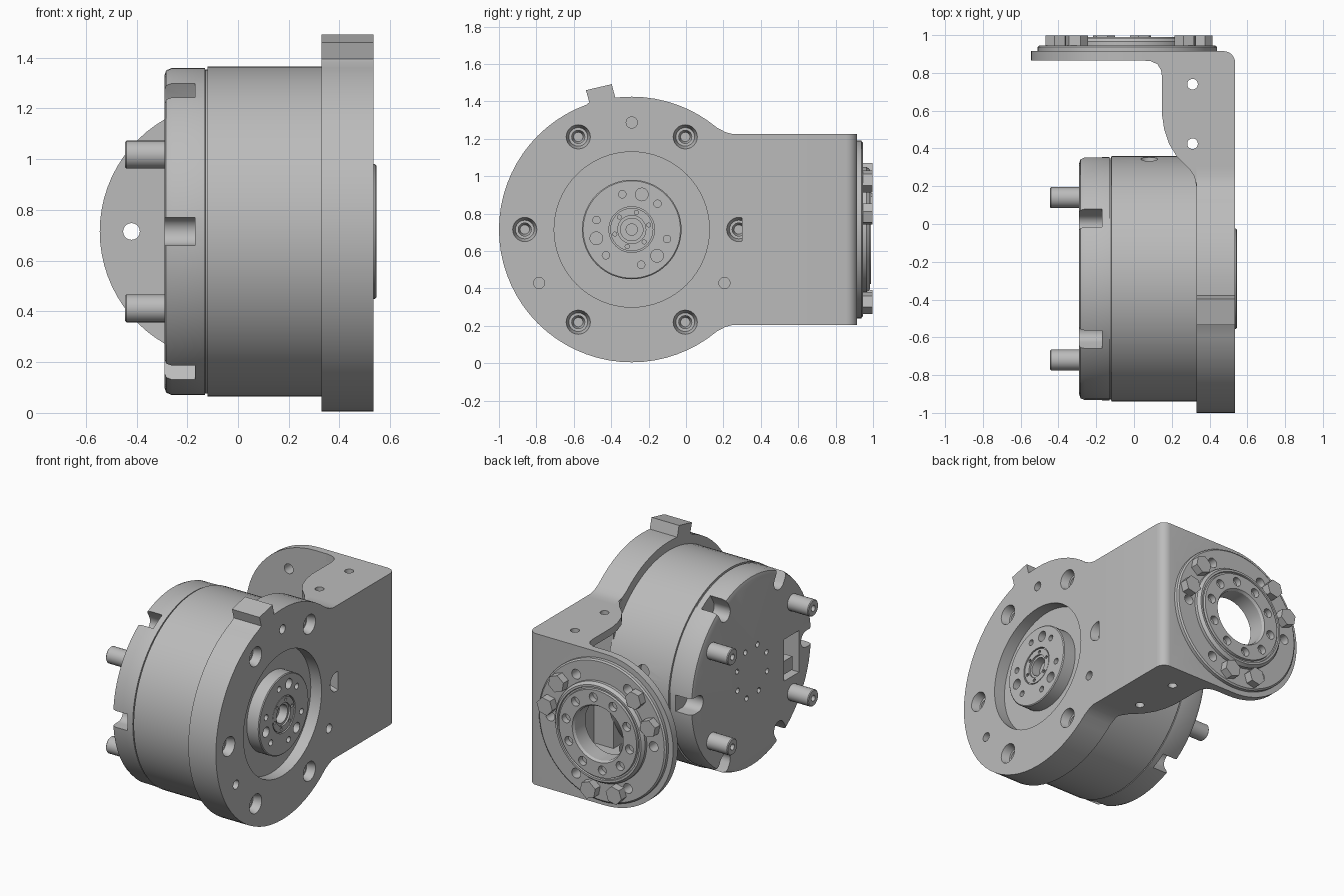
import bpy, bmesh
from math import sin, cos, radians, pi

if "Cube" in bpy.data.objects:
    bpy.data.objects.remove(bpy.data.objects["Cube"])

metal = bpy.data.materials.new("grey metal")
metal.use_nodes = True
GREY = (0.5, 0.5, 0.5, 1)
metal.diffuse_color = GREY
metal.node_tree.nodes["Principled BSDF"].inputs["Base Color"].default_value = GREY

MOTOR = (-0.29, 0.715)   # motor axis in (y, z)
OUTPUT = (-0.035, 0.715)  # output axis in (x, z)
parts = []


def place(axis, u, v, h):
    return {"x": (h, u, v), "y": (u, h, v), "z": (u, v, h)}[axis]


def polar(centre, r, deg):
    return centre[0] + r * cos(radians(deg)), centre[1] + r * sin(radians(deg))


def finish(name, bm):
    bmesh.ops.remove_doubles(bm, verts=bm.verts, dist=1e-5)
    bmesh.ops.recalc_face_normals(bm, faces=bm.faces)
    mesh = bpy.data.meshes.new(name)
    bm.to_mesh(mesh)
    bm.free()
    mesh.materials.append(metal)
    obj = bpy.data.objects.new(name, mesh)
    bpy.context.scene.collection.objects.link(obj)
    parts.append(obj)
    return obj


def prism(name, axis, points, low, high):
    bm = bmesh.new()
    ends = [[bm.verts.new(place(axis, u, v, h)) for u, v in points] for h in (low, high)]
    bm.faces.new(ends[0])
    bm.faces.new(ends[1])
    n = len(points)
    for i in range(n):
        j = (i + 1) % n
        bm.faces.new((ends[0][i], ends[0][j], ends[1][j], ends[1][i]))
    return finish(name, bm)


def lathe(name, axis, centre, profile, sides=64, closed=False):
    """Revolve (radius, height) points; open profiles are capped at both ends."""
    bm = bmesh.new()
    rings = [[bm.verts.new(place(axis, *polar(centre, r, 360 * k / sides), h))
              for k in range(sides)] for r, h in profile]
    pairs = list(zip(rings, rings[1:]))
    if closed:
        pairs.append((rings[-1], rings[0]))
    else:
        bm.faces.new(rings[0])
        bm.faces.new(rings[-1])
    for a, b in pairs:
        for k in range(sides):
            m = (k + 1) % sides
            bm.faces.new((a[k], a[m], b[m], b[k]))
    return finish(name, bm)


def rod(name, axis, centre, r, low, high, sides=20):
    return lathe(name, axis, centre, [(r, low), (r, high)], sides)


def box(name, low, high):
    pts = [(low[0], low[1]), (high[0], low[1]), (high[0], high[1]), (low[0], high[1])]
    return prism(name, "z", pts, low[2], high[2])


def cut(target, cutters):
    for c in cutters:
        mod = target.modifiers.new("cut", "BOOLEAN")
        mod.operation, mod.solver, mod.object = "DIFFERENCE", "EXACT", c
    deps = bpy.context.evaluated_depsgraph_get()
    mesh = bpy.data.meshes.new_from_object(target.evaluated_get(deps))
    target.modifiers.clear()
    target.data = mesh
    for c in cutters:
        parts.remove(c)
        bpy.data.objects.remove(c)


# Motor housing with rounded rear rim and a seam groove
body = lathe("motor_housing", "x", MOTOR, [
    (0.615, -0.29), (0.635, -0.283), (0.645, -0.26), (0.645, -0.13), (0.638, -0.129),
    (0.638, -0.121), (0.65, -0.12), (0.65, 0.34)], 72)
cutters = []
for k in range(6):
    a = 60 * k
    inner, outer = polar(MOTOR, 0.575, a), polar(MOTOR, 0.75, a)
    tip = [polar(inner, 0.055, a + 90 + 18 * i) for i in range(11)]
    far = [polar(outer, 0.055, a - 90), polar(outer, 0.055, a + 90)]
    cutters.append(prism("notch", "x", tip + far, -0.4, -0.17))
for k in range(8):
    cutters.append(rod("hole", "x", polar(MOTOR, 0.17, 45 * k + 20), 0.018, -0.4, -0.25, 12))
cutters.append(box("socket", (-0.4, -0.79, 0.52), (-0.15, -0.63, 0.8)))
cutters.append(rod("side_hole", "y", (0.08, 0.855), 0.045, 0.3, 0.45))
cut(body, cutters)
box("rear_connector", (-0.26, -0.76, 0.54), (-0.14, -0.66, 0.63))

# Four rear standoff pins with bored ends
for sy in (-1, 1):
    for sz in (-1, 1):
        lathe("rear_pin", "x", (MOTOR[0] + 0.43 * sy, MOTOR[1] + 0.303 * sz), [
            (0.02, -0.36), (0.02, -0.445), (0.05, -0.445), (0.055, -0.44), (0.055, -0.27)], 24)

# Mounting flange: disc with locating tab, flaring into the bracket
arc = [polar(MOTOR, 0.71, a) for a in range(110, 311, 5)]
outline = [(0.3, 1.225), (0.25, 1.225), (0.21, 1.236)]
outline += [polar(MOTOR, 0.71, a) for a in range(50, 97, 5)]
outline += [(-0.378, 1.42), (-0.397, 1.492), (-0.535, 1.46), (-0.517, 1.395)]
outline += arc + [(0.21, 0.194), (0.25, 0.205), (0.3, 0.205)]
flange = prism("mounting_flange", "x", outline, 0.33, 0.535)
cutters = [rod("recess", "x", MOTOR, 0.415, 0.455, 0.6, 64)]
for k in range(6):
    cutters.append(lathe("bolt_hole", "x", polar(MOTOR, 0.572, 60 * k), [
        (0.025, 0.4), (0.035, 0.44), (0.035, 0.48), (0.05, 0.48), (0.065, 0.536), (0.065, 0.6)], 24))
for a in (90, 210, 330):
    cutters.append(rod("pin_hole", "x", polar(MOTOR, 0.572, a), 0.03, 0.45, 0.6))
cut(flange, cutters)

# Output hub inside the flange recess
hub = lathe("front_hub", "x", MOTOR, [
    (0.03, 0.45), (0.03, 0.47), (0.06, 0.47), (0.06, 0.53), (0.075, 0.53), (0.075, 0.542),
    (0.115, 0.542), (0.115, 0.532), (0.122, 0.532), (0.122, 0.545), (0.26, 0.545),
    (0.266, 0.54), (0.266, 0.45)])
cutters = [rod("hole", "x", polar(MOTOR, 0.195, 74 + 120 * k), 0.034, 0.49, 0.6) for k in range(3)]
cutters += [rod("hole", "x", polar(MOTOR, 0.195, 45 + 60 * k), 0.02, 0.49, 0.6, 14) for k in range(6)]
cutters += [rod("hole", "x", polar(MOTOR, 0.094, 15 + 60 * k), 0.011, 0.5, 0.6, 10) for k in range(6)]
cut(hub, cutters)

# Bracket channel: side plate and two curved webs around an open pocket
bend = [polar((0.475, 0.855), 0.06, 15 * i) for i in range(7)]
web = [(0.33, 0.3), (0.535, 0.3)] + bend + [
    (0.05, 0.915), (0.05, 0.865), (0.09, 0.862), (0.125, 0.845), (0.143, 0.815), (0.148, 0.78),
    (0.148, 0.58), (0.16, 0.5), (0.185, 0.425), (0.225, 0.36), (0.29, 0.295), (0.32, 0.25), (0.33, 0.2)]
bracket = prism("bracket_channel", "z", web, 0.205, 1.225)
pocket = box("pocket", (-0.2, 0.1, 0.255), (0.475, 0.865, 1.175))
holes = [rod("web_hole", "z", (0.31, y), 0.028, 0, 1.5) for y in (0.425, 0.74)]
cut(bracket, [pocket] + holes)

# Rear arm with a round end
arm_shape = [(0.05, 0.205), (0.05, 1.225)] + [polar(OUTPUT, 0.51, a) for a in range(90, 271, 5)]
arm = prism("rear_arm", "y", arm_shape, 0.865, 0.915)
arm_fill = prism("arm_joint", "y", [(0.05, 0.205), (0.475, 0.205), (0.475, 1.225), (0.05, 1.225)], 0.866, 0.914)
cut(arm, [rod("bore", "y", OUTPUT, 0.185, 0.8, 1, 64)]
    + [rod("hole", "y", polar(OUTPUT, 0.385, 60 * k), 0.033, 0.8, 1) for k in range(6)])
for piece in (arm_fill, bracket):
    cut(piece, [rod("bore", "y", OUTPUT, 0.185, 0.8, 1, 64)]
        + [rod("hole", "y", polar(OUTPUT, 0.385, a), 0.033, 0.8, 1) for a in (0, 60, 300)])

# Output bearing: base disc and raised bolt ring
disc = lathe("bearing_disc", "y", OUTPUT, [
    (0.18, 0.865), (0.18, 0.945), (0.465, 0.945), (0.475, 0.937), (0.475, 0.915), (0.2, 0.915), (0.2, 0.865)],
    72, True)
cut(disc, [rod("hole", "y", polar(OUTPUT, 0.385, 60 * k), 0.033, 0.8, 1) for k in range(6)])
ring = lathe("bolt_ring", "y", OUTPUT, [
    (0.18, 0.94), (0.18, 0.975), (0.19, 0.99), (0.29, 0.99), (0.293, 0.975), (0.303, 0.975),
    (0.306, 0.985), (0.32, 0.985), (0.335, 0.965), (0.335, 0.94)], 72, True)
cut(ring, [rod("hole", "y", polar(OUTPUT, 0.24, 36 * k + 10), 0.03, 0.95, 1.1, 16) for k in range(10)])

# Three pairs of hexagonal studs
for k in range(3):
    for side in (-14, 14):
        a = 26 + 120 * k + side
        spot = polar(OUTPUT, 0.4, a)
        hexagon = [polar(spot, 0.06, a + 60 * i) for i in range(6)]
        prism("hex_stud", "y", hexagon, 0.94, 0.998)

# Smooth curved faces, keep edges crisp
bpy.ops.object.select_all(action="DESELECT")
for obj in parts:
    obj.select_set(True)
bpy.context.view_layer.objects.active = parts[0]
bpy.ops.object.shade_smooth_by_angle(angle=pi / 6)
